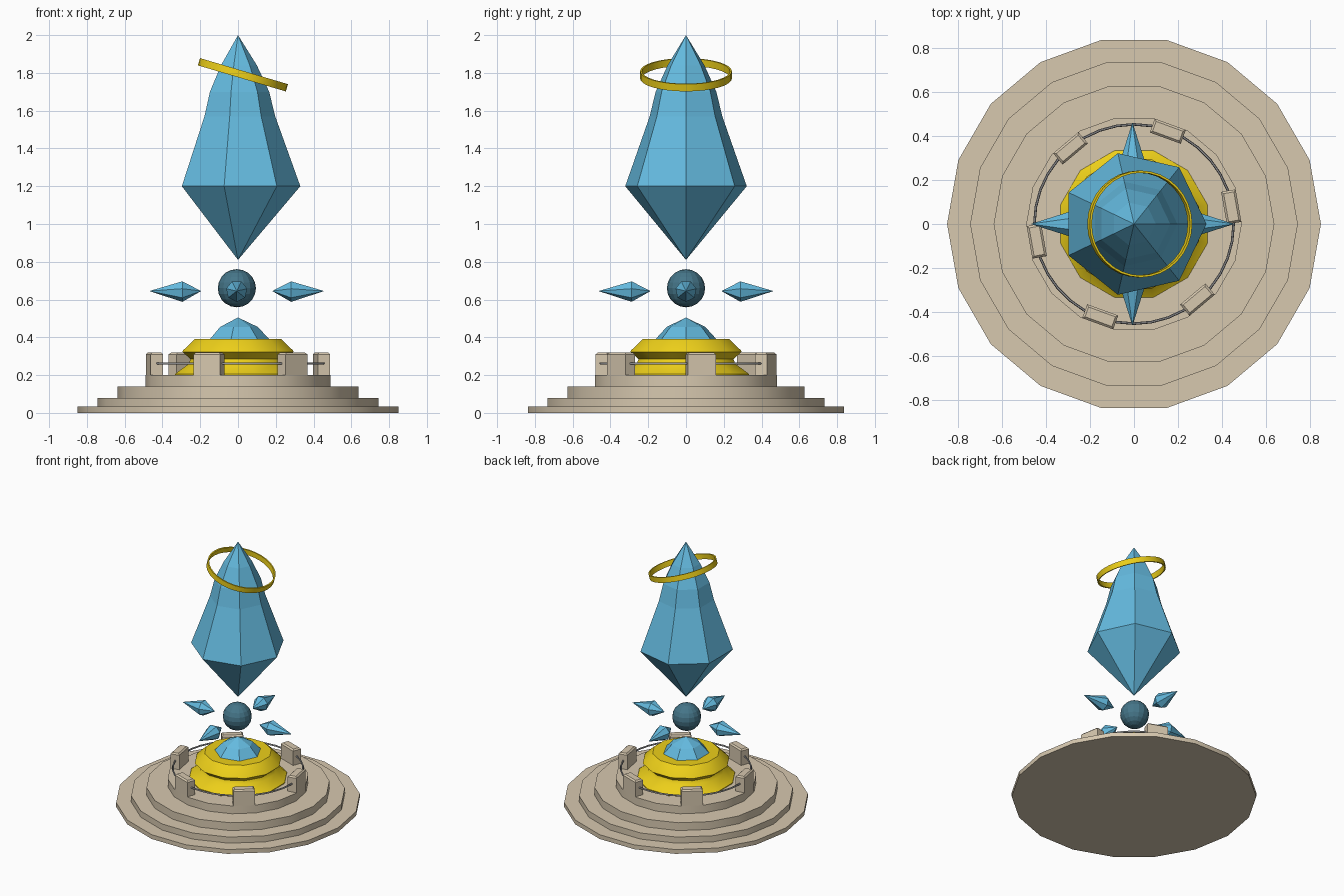
import bpy, bmesh, math
from mathutils import Matrix, Vector

if "Cube" in bpy.data.objects:
    bpy.data.objects.remove(bpy.data.objects["Cube"])


def material(name, rgb):
    m = bpy.data.materials.new(name)
    m.diffuse_color = (*rgb, 1)
    m.use_nodes = True
    m.node_tree.nodes["Principled BSDF"].inputs["Base Color"].default_value = m.diffuse_color
    return m


STONE = material("stone", (0.68, 0.58, 0.43))
GOLD = material("gold", (0.85, 0.63, 0.01))
BLUE = material("crystal_blue", (0.13, 0.5, 0.75))
DARK = material("deep_blue", (0.06, 0.18, 0.25))
METAL = material("metal", (0.35, 0.35, 0.36))


def finish(name, bm, mat, smooth=None):
    bmesh.ops.recalc_face_normals(bm, faces=bm.faces)
    me = bpy.data.meshes.new(name)
    bm.to_mesh(me)
    bm.free()
    ob = bpy.data.objects.new(name, me)
    bpy.context.collection.objects.link(ob)
    me.materials.append(mat)
    if smooth:
        bpy.ops.object.select_all(action='DESELECT')
        ob.select_set(True)
        bpy.context.view_layer.objects.active = ob
        bpy.ops.object.shade_smooth_by_angle(angle=math.radians(smooth))
    return ob


def lathe(name, profile, sides, mat, smooth=None, phase=0.0, closed=False, matrix=None):
    """Revolve (radius, z) points; radius 0 makes a pole."""
    bm = bmesh.new()
    rings = []
    for r, z in profile:
        n = 1 if r == 0 else sides
        rings.append([bm.verts.new((r * math.cos(phase + math.tau * i / sides),
                                    r * math.sin(phase + math.tau * i / sides), z))
                      for i in range(n)])
    pairs = list(zip(rings, rings[1:]))
    if closed:
        pairs.append((rings[-1], rings[0]))
    for a, b in pairs:
        for i in range(sides):
            j = (i + 1) % sides
            quad = [a[i % len(a)], a[j % len(a)], b[j % len(b)], b[i % len(b)]]
            bm.faces.new(list(dict.fromkeys(quad)))
    if not closed:
        for ring in (rings[0], rings[-1]):
            if len(ring) > 1:
                bm.faces.new(ring)
    if matrix:
        bm.transform(matrix)
    return finish(name, bm, mat, smooth)


# Stepped stone base
lathe("stepped_base", [(0.85, 0), (0.85, 0.033), (0.745, 0.033), (0.745, 0.08),
                       (0.638, 0.08), (0.638, 0.14), (0.49, 0.14), (0.49, 0.2)],
      18, STONE, 30)

# Ring of stone posts with chamfered tops
for k in range(6):
    bm = bmesh.new()
    bmesh.ops.create_cube(bm, size=1, matrix=Matrix.Diagonal((0.067, 0.15, 0.12, 1)))
    top = [e for e in bm.edges if all(v.co.z > 0 for v in e.verts)]
    bmesh.ops.bevel(bm, geom=top, offset=0.01, segments=1, affect='EDGES')
    bm.transform(Matrix.Rotation(math.radians(10 + 60 * k), 4, 'Z')
                 @ Matrix.Translation((0.449, 0, 0.26)))
    finish(f"stone_post_{k + 1}", bm, STONE)

# Thin rail linking the posts
lathe("post_rail", [(0.453 + 0.006 * math.cos(math.tau * i / 6),
                     0.262 + 0.006 * math.sin(math.tau * i / 6)) for i in range(6)],
      36, METAL, 60, closed=True)

# Gold pedestal and the crystal tip set in it
lathe("gold_pedestal", [(0.345, 0.2), (0.345, 0.206), (0.27, 0.26), (0.26, 0.285),
                        (0.305, 0.323), (0.3, 0.332), (0.235, 0.392), (0.215, 0.392)],
      12, GOLD, 35, phase=math.radians(15))
lathe("pedestal_crystal", [(0.17, 0.385), (0.105, 0.455), (0, 0.505)], 7, BLUE)

# Floating orb
bm = bmesh.new()
bmesh.ops.create_uvsphere(bm, u_segments=16, v_segments=10, radius=0.101,
                          matrix=Matrix.Translation((-0.006, 0, 0.66)))
finish("orb", bm, DARK)

# Four shards pointing outwards around the orb
for k in range(4):
    place = (Matrix.Translation((-0.007, 0, 0.645))
             @ Matrix.Rotation(math.pi / 2 * k, 4, 'Z')
             @ Matrix.Rotation(math.pi / 2, 4, 'Y'))
    lathe(f"shard_{k + 1}", [(0, 0.188), (0.057, 0.288), (0, 0.463)], 7, BLUE, matrix=place)

# Large floating crystal
lathe("main_crystal", [(0, 0.81), (0.33, 1.2), (0.197, 1.57), (0.165, 1.7),
                       (0.1, 1.84), (0, 2.0)], 7, BLUE)

# Tilted gold halo
tilt = Matrix.Translation((0.026, 0, 1.79)) @ Matrix.Rotation(math.radians(16.5), 4, 'Y')
lathe("halo", [(0.243, -0.02), (0.243, 0.02), (0.233, 0.02), (0.233, -0.02)],
      32, GOLD, 30, closed=True, matrix=tilt)
